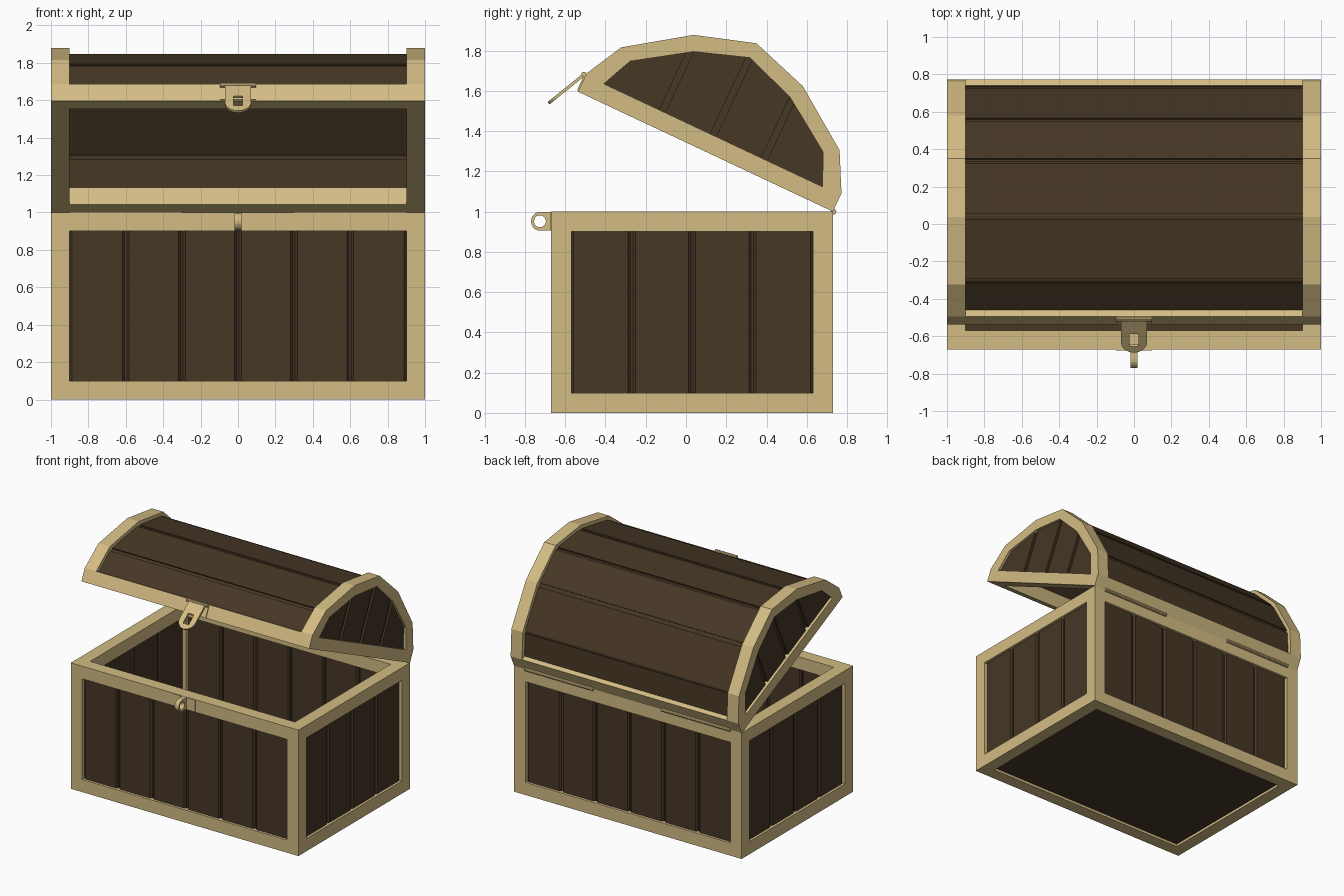
import bpy, bmesh, math
from mathutils import Vector

if "Cube" in bpy.data.objects:
    bpy.data.objects.remove(bpy.data.objects["Cube"])


def material(name, rgb):
    m = bpy.data.materials.new(name)
    m.diffuse_color = (*rgb, 1)
    m.use_nodes = True
    m.node_tree.nodes["Principled BSDF"].inputs["Base Color"].default_value = m.diffuse_color
    return m


TRIM = material("pale_trim", (0.658, 0.503, 0.231))
WOOD = material("dark_wood", (0.061, 0.038, 0.0185))

ANGLE = math.radians(25.2)
SIN, COS = math.sin(ANGLE), math.cos(ANGLE)


def lid(x, u, v):
    """Lid space (u forward from hinge, v up) to world space."""
    return Vector((x, 0.73 - u * COS + v * SIN, 1 + u * SIN + v * COS))


def finish(name, bm, mat):
    bmesh.ops.recalc_face_normals(bm, faces=bm.faces[:])
    me = bpy.data.meshes.new(name)
    bm.to_mesh(me)
    bm.free()
    me.materials.append(mat)
    ob = bpy.data.objects.new(name, me)
    bpy.context.collection.objects.link(ob)
    return ob


def extrude(bm, faces, vec):
    r = bmesh.ops.extrude_face_region(bm, geom=faces)
    vs = [g for g in r["geom"] if isinstance(g, bmesh.types.BMVert)]
    bmesh.ops.translate(bm, verts=vs, vec=vec)


def build(name, prisms, mat):
    """One object from several (profile, extrusion vector) prisms."""
    bm = bmesh.new()
    for pts, vec in prisms:
        extrude(bm, [bm.faces.new([bm.verts.new(p) for p in pts])], Vector(vec))
    return finish(name, bm, mat)


def plate(name, loops, vec, mat):
    """Extruded plate with an outline and holes."""
    bm = bmesh.new()
    for loop in loops:
        vs = [bm.verts.new(p) for p in loop]
        for i in range(len(vs)):
            bm.edges.new((vs[i - 1], vs[i]))
    bmesh.ops.triangle_fill(bm, use_beauty=True, edges=bm.edges[:])
    extrude(bm, bm.faces[:], Vector(vec))
    return finish(name, bm, mat)


def box(x0, x1, y0, y1, z0, z1):
    return ([(x0, y0, z0), (x1, y0, z0), (x1, y1, z0), (x0, y1, z0)], (0, 0, z1 - z0))


def rod(name, x0, x1, y, z, r, n=10):
    pts = [(x0, y + r * math.cos(k * math.tau / n), z + r * math.sin(k * math.tau / n)) for k in range(n)]
    return build(name, [(pts, (x1 - x0, 0, 0))], TRIM)


# ---- chest body frame ----
XS, YS, ZS = ((-1, -.9), (.9, 1)), ((-.67, -.57), (.63, .73)), ((0, .1), (.9, 1))
build("body_corner_posts", [box(*x, *y, 0, 1) for x in XS for y in YS], TRIM)
build("body_long_rails", [box(-.9, .9, *y, *z) for y in YS for z in ZS], TRIM)
build("body_side_rails", [box(*x, -.57, .63, *z) for x in XS for z in ZS], TRIM)
build("body_floor", [box(-.9, .9, -.57, .63, .02, .08)], WOOD)


# ---- planked walls: chamfered planks on a thin core ----
def wall(name, a0, a1, n, d0, d1, swap):
    g, c, w = .006, .012, (a1 - a0) / n
    put = (lambda a, d: (d, a, .1)) if swap else (lambda a, d: (a, d, .1))
    prisms = []
    for i in range(n):
        p, q = a0 + i * w + (g if i else 0), a0 + (i + 1) * w - (g if i < n - 1 else 0)
        prof = [(p + c, d0), (q - c, d0), (q, d0 + c), (q, d1 - c),
                (q - c, d1), (p + c, d1), (p, d1 - c), (p, d0 + c)]
        prisms.append(([put(*k) for k in prof], (0, 0, .8)))
    core = [(a0, d0 + .016), (a1, d0 + .016), (a1, d1 - .016), (a0, d1 - .016)]
    prisms.append(([put(*k) for k in core], (0, 0, .8)))
    build(name, prisms, WOOD)


wall("front_wall", -.9, .9, 6, -.65, -.59, False)
wall("back_wall", -.9, .9, 6, .65, .71, False)
wall("left_wall", -.57, .63, 4, -.98, -.92, True)
wall("right_wall", -.57, .63, 4, .92, .98, True)

# ---- lid profiles ----
OUT = [(0, .1), (.1, .29), (.4, .5), (.7, .595), (1.0, .5), (1.3, .29), (1.4, .1)]
INN = [(.1, .09), (.17, .247), (.435, .424), (.7, .516), (.965, .424), (1.23, .247), (1.3, .09)]


def mix(p, q, t):
    return (p[0] + (q[0] - p[0]) * t, p[1] + (q[1] - p[1]) * t)


def height(u):
    for p, q in zip(INN, INN[1:]):
        if u <= q[0]:
            return mix(p, q, (u - p[0]) / (q[0] - p[0]))[1]
    return INN[-1][1]


for side, x in (("left", -1), ("right", .9)):
    # arched end frame
    bm = bmesh.new()
    o = [bm.verts.new(lid(x, *p)) for p in OUT]
    n = [bm.verts.new(lid(x, *p)) for p in INN]
    b0, b1 = bm.verts.new(lid(x, 0, 0)), bm.verts.new(lid(x, 1.4, 0))
    for i in range(6):
        bm.faces.new((o[i], o[i + 1], n[i + 1], n[i]))
    bm.faces.new((b0, o[0], n[0], n[6], o[6], b1))
    extrude(bm, bm.faces[:], Vector((.1, 0, 0)))
    finish(side + "_lid_arch", bm, TRIM)
    # end planks cut to the arch
    cuts, prisms = [.1, .42, .7, .98, 1.3], []
    for i in range(4):
        p, q = cuts[i] + (.016 if i else 0), cuts[i + 1] - (.016 if i < 3 else 0)
        top = [(q, height(q))] + [k for k in INN[::-1] if p < k[0] < q] + [(p, height(p))]
        prisms.append(([lid(x + .02, *k) for k in [(p, .08), (q, .08)] + top], (.06, 0, 0)))
    prisms.append(([lid(x + .036, *k) for k in INN], (.028, 0, 0)))
    build(side + "_lid_end_planks", prisms, WOOD)

# lid front and back bars
build("lid_bars", [([lid(-.9, *p) for p in [(u, 0), (u, .1), (u + .1, .1), (u + .1, 0)]], (1.8, 0, 0))
                   for u in (0, 1.3)], TRIM)

# barrel planks, one per facet, with grooves at the creases
prisms = []
for i in range(6):
    for t0, t1, gap in ((.35, .75, .015), (.47, .63, 0)):
        quad = []
        for t in (t0, t1):
            a, b = mix(OUT[i], INN[i], t), mix(OUT[i + 1], INN[i + 1], t)
            e = gap / math.dist(a, b)
            pair = [mix(a, b, e if i else 0), mix(b, a, e if i < 5 else 0)]
            quad += pair if t == t0 else pair[::-1]
        prisms.append(([lid(-.9, *p) for p in quad], (1.8, 0, 0)))
build("lid_barrel_planks", prisms, WOOD)

# ---- back hinges ----
for side, x in (("left", -.9), ("right", .3)):
    rod(side + "_hinge", x, x + .6, .733, 1.0, .014)

# ---- latch ----
arc = [math.pi * (k / 10) for k in range(11)]
build("latch_lid_plate", [([lid(-.095, *p) for p in [(1.4, .005), (1.4, .1), (1.407, .1), (1.407, .005)]],
                           (.19, 0, 0))], TRIM)
rod("latch_pin", -.095, .095, -.507, 1.682, .013)

D = Vector((0, -.18, -.145)).normalized()
TOP = Vector((0, -.507, 1.69))


def strap(x, s):
    return TOP + D * s + Vector((x, 0, 0))


outline = [strap(-.07, 0), strap(.07, 0)] + [strap(.07 * math.cos(a), .162 + .07 * math.sin(a)) for a in arc]
slot = [strap(x, s) for x, s in ((-.025, .105), (.025, .105), (.025, .19), (-.025, .19))]
plate("latch_hasp", [outline, slot], Vector((0, .145, -.18)).normalized() * .015, TRIM)

build("latch_body_plate", [box(-.095, .095, -.675, -.67, .905, .998)], TRIM)
ring = [(-.018, -.67, .905), (-.018, -.67, .999)]
ring += [(-.018, -.723 - .047 * math.sin(a), .952 + .047 * math.cos(a)) for a in arc]
ring += []
hole = [(-.018, -.726 + .03 * math.cos(k * math.tau / 12), .952 + .03 * math.sin(k * math.tau / 12))
        for k in range(12)]
plate("latch_staple", [ring, hole], (.036, 0, 0), TRIM)
